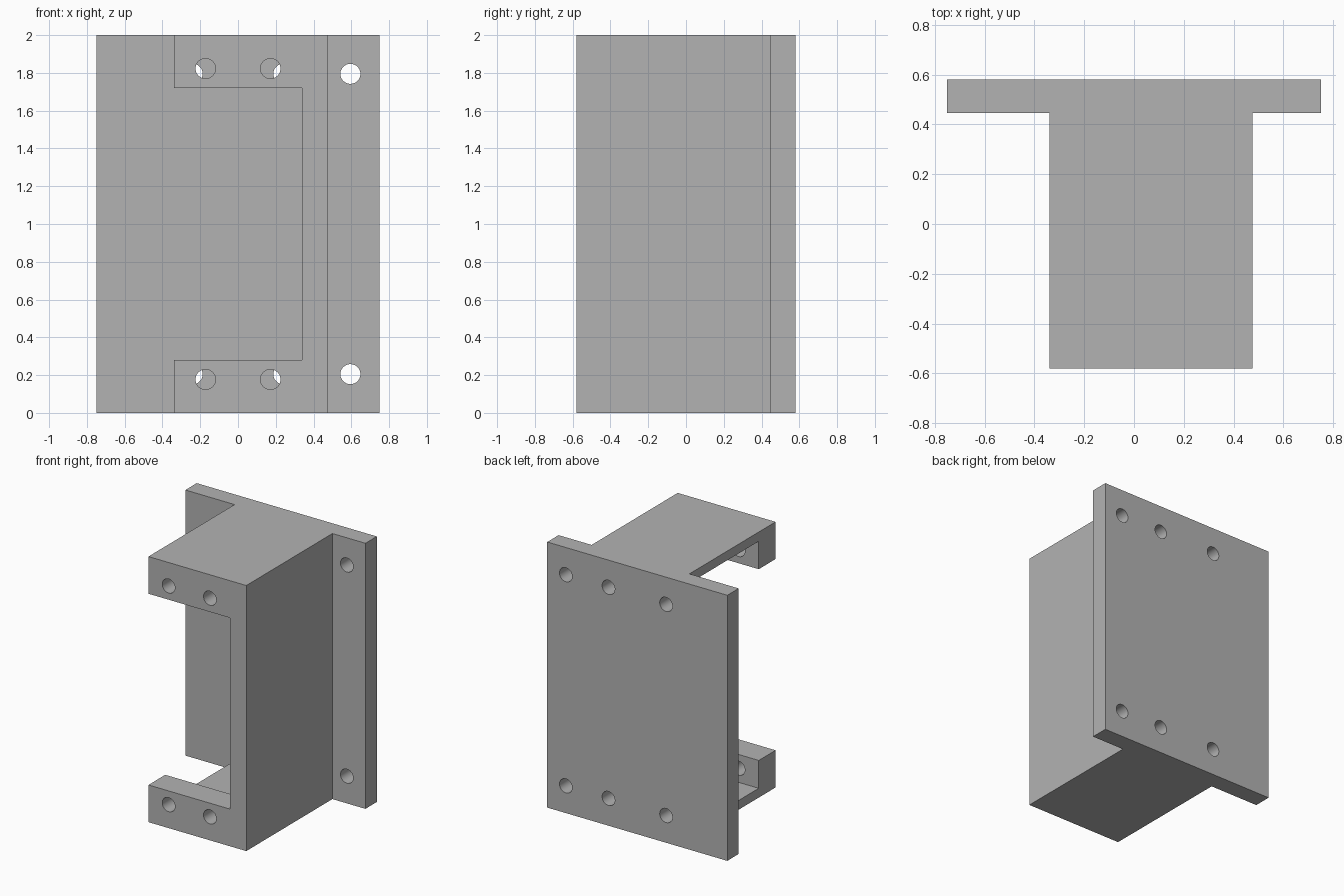
import bpy
import bmesh
from math import radians
from mathutils import Matrix, Vector

if "Cube" in bpy.data.objects:
    bpy.data.objects.remove(bpy.data.objects["Cube"], do_unlink=True)

grey = bpy.data.materials.new("plain grey")
grey.use_nodes = True
colour = (0.45, 0.45, 0.45, 1)
grey.diffuse_color = colour
grey.node_tree.nodes["Principled BSDF"].inputs["Base Color"].default_value = colour

# Main dimensions
BACK, FRONT = 0.58, -0.58
PLATE_Y = 0.445
LEFT, OPENING, RIGHT = 0.475, 0.34, -0.34
HEIGHT, SHELF, BAR, BAR_DEPTH = 2.0, 0.07, 0.28, 0.2
HOLE = 0.053


def finish(bm, name):
    mesh = bpy.data.meshes.new(name)
    bm.to_mesh(mesh)
    bm.free()
    obj = bpy.data.objects.new(name, mesh)
    bpy.context.collection.objects.link(obj)
    mesh.materials.append(grey)
    return obj


def prism(name, outline, bottom, top):
    """Extrude an outline of (x, y) points upwards."""
    bm = bmesh.new()
    face = bm.faces.new([bm.verts.new((x, y, bottom)) for x, y in outline])
    grown = bmesh.ops.extrude_face_region(bm, geom=[face])["geom"]
    verts = [v for v in grown if isinstance(v, bmesh.types.BMVert)]
    bmesh.ops.translate(bm, verts=verts, vec=Vector((0, 0, top - bottom)))
    bmesh.ops.recalc_face_normals(bm, faces=bm.faces)
    return finish(bm, name)


def box(name, low, high):
    (x0, y0, z0), (x1, y1, z1) = low, high
    return prism(name, [(x0, y0), (x1, y0), (x1, y1), (x0, y1)], z0, z1)


def boolean(target, cutter):
    mod = target.modifiers.new(cutter.name, "BOOLEAN")
    mod.operation = "DIFFERENCE"
    mod.solver = "EXACT"
    mod.object = cutter
    bpy.context.view_layer.objects.active = target
    bpy.ops.object.modifier_apply(modifier=mod.name)
    bpy.data.objects.remove(cutter, do_unlink=True)


def drill(target, x, y, z, length):
    bm = bmesh.new()
    bmesh.ops.create_cone(
        bm, cap_ends=True, segments=48, radius1=HOLE, radius2=HOLE, depth=length,
        matrix=Matrix.Translation((x, y, z)) @ Matrix.Rotation(radians(90), 4, "X"))
    boolean(target, finish(bm, "drill"))


# Solid body: wide mounting plate with the housing in front of it
bracket = prism("bracket_body", [
    (-0.75, BACK), (-0.75, PLATE_Y), (RIGHT, PLATE_Y), (RIGHT, FRONT),
    (LEFT, FRONT), (LEFT, PLATE_Y), (0.75, PLATE_Y), (0.75, BACK)], 0, HEIGHT)

# Front opening between the two bars, then the taller cavity behind them
boolean(bracket, box("front_opening", (-0.6, -0.8, BAR),
                     (OPENING, 0, HEIGHT - BAR)))
boolean(bracket, box("cavity", (-0.6, FRONT + BAR_DEPTH, SHELF),
                     (OPENING, PLATE_Y, HEIGHT - SHELF)))

# Screw holes, mirrored top and bottom
for x in (-0.24, 0.24, 0.595):
    for z in (0.205, HEIGHT - 0.205):
        drill(bracket, x, (BACK + PLATE_Y) / 2, z, 0.3)
for x in (-0.172, 0.172):
    for z in (0.177, HEIGHT - 0.177):
        drill(bracket, x, FRONT + BAR_DEPTH / 2, z, 0.4)

# Crisp edges with smooth hole walls
bpy.ops.object.select_all(action="DESELECT")
bracket.select_set(True)
bpy.context.view_layer.objects.active = bracket
bpy.ops.object.shade_smooth_by_angle(angle=radians(30))
